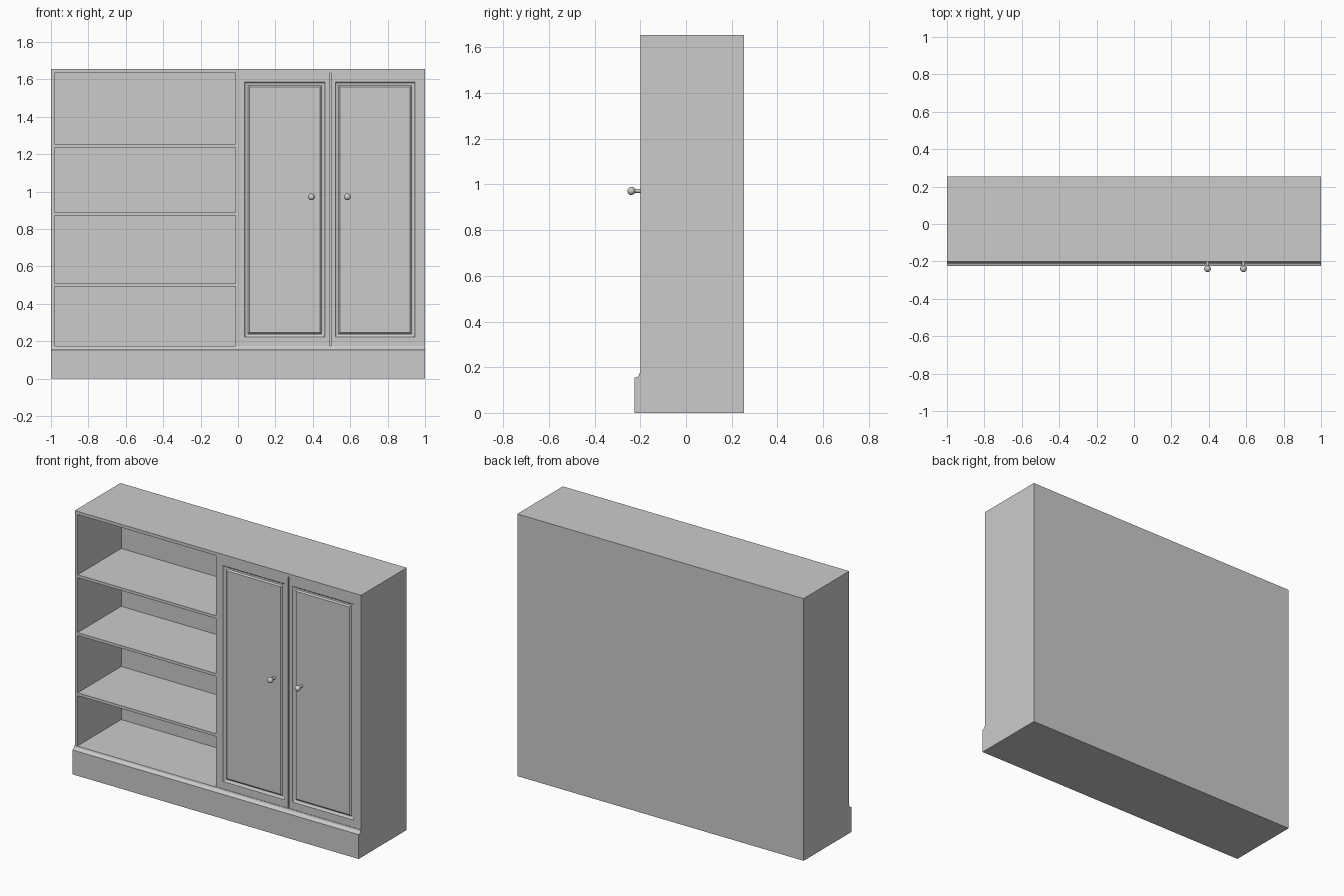
import bpy, bmesh, math

if "Cube" in bpy.data.objects:
    bpy.data.objects.remove(bpy.data.objects["Cube"])

FRONT, BACK, TOP = -0.2, 0.255, 1.655
T = 0.02            # board thickness
FLOOR = 0.175       # top of the base
INNER_BACK = BACK - T


def make_object(name, bm):
    bmesh.ops.recalc_face_normals(bm, faces=bm.faces[:])
    mesh = bpy.data.meshes.new(name)
    bm.to_mesh(mesh)
    bm.free()
    obj = bpy.data.objects.new(name, mesh)
    bpy.context.collection.objects.link(obj)
    return obj


def box(name, x0, x1, y0, y1, z0, z1):
    bm = bmesh.new()
    bmesh.ops.create_cube(bm, size=1)
    for v in bm.verts:
        v.co = (x0 + (v.co.x + 0.5) * (x1 - x0),
                y0 + (v.co.y + 0.5) * (y1 - y0),
                z0 + (v.co.z + 0.5) * (z1 - z0))
    return make_object(name, bm)


def door(name, x0, x1, px0, px1):
    """Slab with a moulded groove around the panel px0..px1."""
    z0, z1, pz0, pz1 = FLOOR, TOP - T, 0.222, 1.585
    rects = [(x0, x1, z0, z1, FRONT + T), (x0, x1, z0, z1, FRONT)]
    # groove section: inward offset, depth
    for off, depth in [(0, 0), (0.005, 0.006), (0.012, 0.009), (0.018, 0.008), (0.026, 0)]:
        rects.append((px0 + off, px1 - off, pz0 + off, pz1 - off, FRONT + depth))
    bm = bmesh.new()
    rings = [[bm.verts.new(p) for p in ((a, y, c), (b, y, c), (b, y, d), (a, y, d))]
             for a, b, c, d, y in rects]
    for r, s in zip(rings, rings[1:]):
        for i in range(4):
            j = (i + 1) % 4
            bm.faces.new((r[i], r[j], s[j], s[i]))
    bm.faces.new(rings[0])
    bm.faces.new(rings[-1])
    return make_object(name, bm)


def knob(name, x, z):
    """Turned knob: a slim stem running into a ball, lathed about y."""
    ball_y, r, stem = -0.239, 0.018, 0.009
    start = math.asin(stem / r)
    profile = [(stem, FRONT)]
    n = 10
    for i in range(n):
        a = start + (math.pi - start) * i / n
        profile.append((r * math.sin(a), ball_y + r * math.cos(a)))
    profile.append((0, ball_y - r))
    bm = bmesh.new()
    verts = [bm.verts.new((x + pr, y, z)) for pr, y in profile]
    edges = [bm.edges.new(e) for e in zip(verts, verts[1:])]
    bmesh.ops.spin(bm, geom=verts + edges, cent=(x, 0, z), axis=(0, 1, 0),
                   angle=2 * math.pi, steps=20)
    bmesh.ops.remove_doubles(bm, verts=bm.verts[:], dist=1e-4)
    obj = make_object(name, bm)
    bpy.ops.object.select_all(action='DESELECT')
    obj.select_set(True)
    bpy.context.view_layer.objects.active = obj
    bpy.ops.object.shade_smooth_by_angle(angle=math.radians(40))


# Carcass
box("base", -1, 1, FRONT, BACK, 0, FLOOR)
box("top_board", -1, 1, FRONT, BACK, TOP - T, TOP)
box("back_panel", -1, 1, INNER_BACK, BACK, FLOOR, TOP - T)
box("left_side", -1, -1 + T, FRONT, INNER_BACK, FLOOR, TOP - T)
box("right_side", 1 - T, 1, FRONT, INNER_BACK, FLOOR, TOP - T)
box("divider", -0.013, 0.007, FRONT, INNER_BACK, FLOOR, TOP - T)

# Open shelves
for i, z in enumerate((0.51, 0.89, 1.255)):
    box(f"shelf_{i + 1}", -1 + T, -0.013, FRONT, INNER_BACK, z - 0.018, z)

# Plinth board with a moulded top edge
section = [(-0.2, 0), (-0.225, 0), (-0.225, 0.154), (-0.213, 0.158),
           (-0.206, 0.165), (-0.203, FLOOR), (-0.2, FLOOR)]
bm = bmesh.new()
face = bm.faces.new([bm.verts.new((-1, y, z)) for y, z in section])
ext = bmesh.ops.extrude_face_region(bm, geom=[face], use_keep_orig=True)
bmesh.ops.translate(bm, vec=(2, 0, 0),
                    verts=[g for g in ext["geom"] if isinstance(g, bmesh.types.BMVert)])
make_object("plinth", bm)

# Doors and knobs
door("left_door", 0.007, 0.488, 0.036, 0.464)
door("right_door", 0.497, 1 - T, 0.520, 0.946)
knob("left_knob", 0.393, 0.972)
knob("right_knob", 0.585, 0.972)
